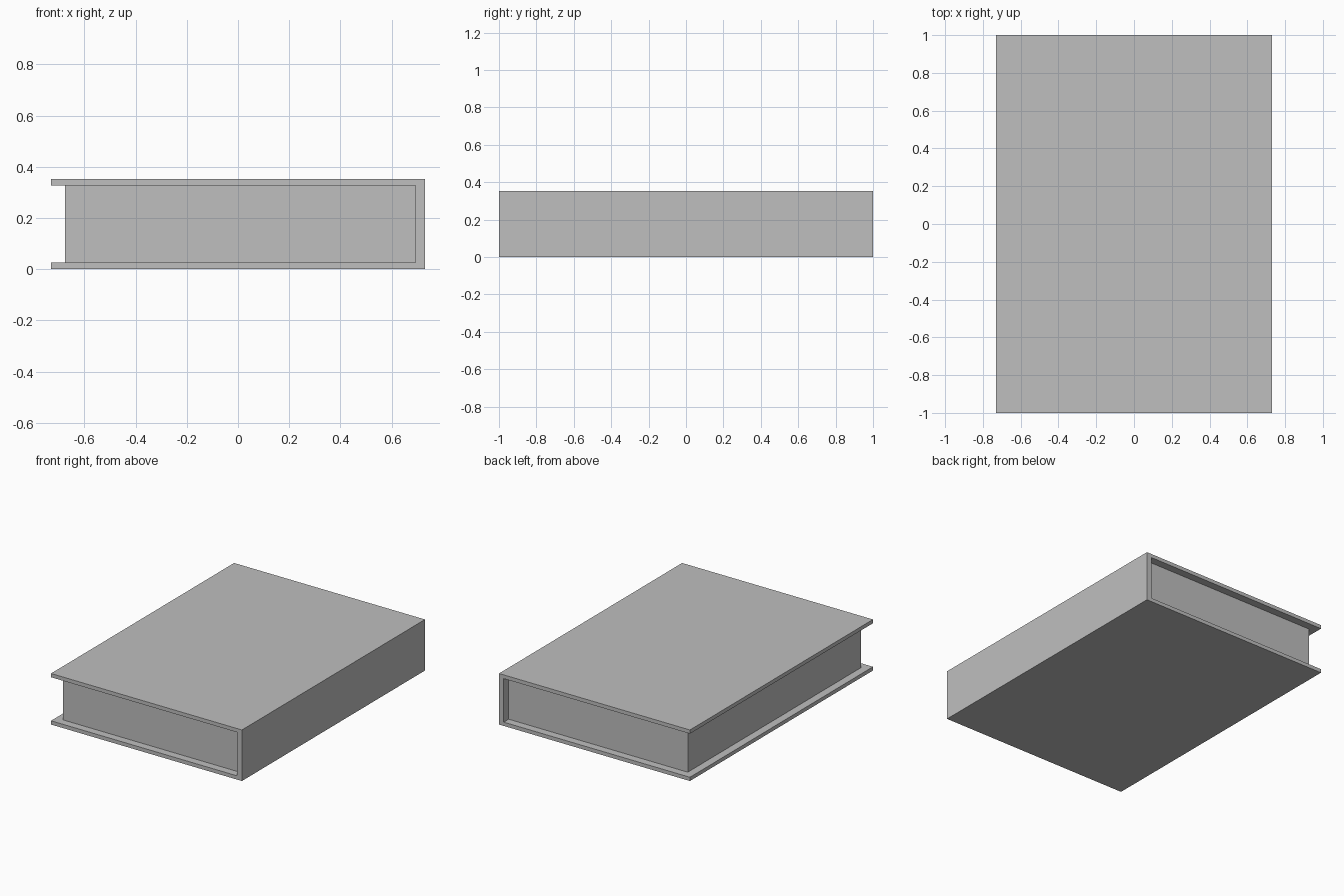
import bpy
import bmesh

cube = bpy.data.objects.get("Cube")
if cube:
    bpy.data.objects.remove(cube, do_unlink=True)

WIDTH, LENGTH, HEIGHT = 1.46, 2.0, 0.353
BOARD = 0.026    # cover board thickness
SPINE = 0.036    # spine thickness
OVERHANG = 0.054 # cover beyond the pages


def flat_material(name, colour):
    mat = bpy.data.materials.new(name)
    mat.use_nodes = True
    mat.diffuse_color = colour
    mat.node_tree.nodes["Principled BSDF"].inputs["Base Color"].default_value = colour
    return mat


def extruded_profile(name, points, half_length, mat):
    """Extrude an x-z outline along y, centred on y = 0."""
    bm = bmesh.new()
    face = bm.faces.new([bm.verts.new((x, -half_length, z)) for x, z in points])
    result = bmesh.ops.extrude_face_region(bm, geom=[face])
    moved = [v for v in result["geom"] if isinstance(v, bmesh.types.BMVert)]
    bmesh.ops.translate(bm, verts=moved, vec=(0, 2 * half_length, 0))
    bmesh.ops.recalc_face_normals(bm, faces=bm.faces)
    mesh = bpy.data.meshes.new(name)
    bm.to_mesh(mesh)
    bm.free()
    mesh.materials.append(mat)
    obj = bpy.data.objects.new(name, mesh)
    bpy.context.collection.objects.link(obj)
    return obj


grey = flat_material("light_grey", (0.52, 0.52, 0.52, 1))
edge, inner = WIDTH / 2, WIDTH / 2 - SPINE
low, high = BOARD, HEIGHT - BOARD

# Cover: two boards joined by the spine
extruded_profile("cover", [
    (-edge, 0), (edge, 0), (edge, HEIGHT), (-edge, HEIGHT),
    (-edge, high), (inner, high), (inner, low), (-edge, low),
], LENGTH / 2, grey)

# Page block, set back from the three open edges
fore_edge = -edge + OVERHANG
extruded_profile("pages", [
    (fore_edge, low), (inner, low), (inner, high), (fore_edge, high),
], LENGTH / 2 - OVERHANG, grey)
